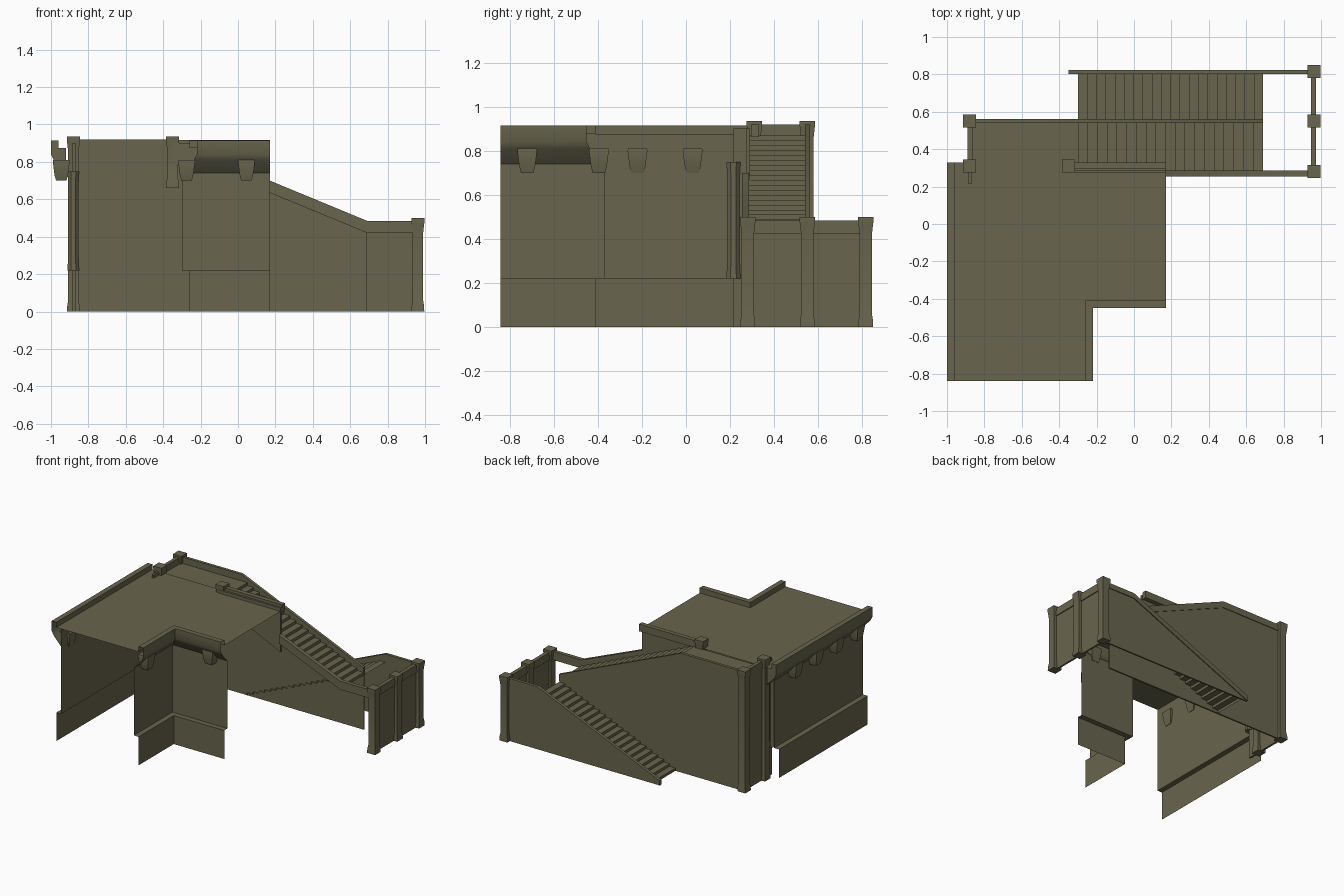
import bpy, math

if "Cube" in bpy.data.objects:
    bpy.data.objects.remove(bpy.data.objects["Cube"])

olive = bpy.data.materials.new("olive_stone")
olive.diffuse_color = (0.14, 0.133, 0.075, 1)
olive.use_nodes = True
olive.node_tree.nodes["Principled BSDF"].inputs["Base Color"].default_value = olive.diffuse_color


def make(name, verts, faces, angle=35):
    me = bpy.data.meshes.new(name)
    me.from_pydata(verts, [], faces)
    me.materials.append(olive)
    ob = bpy.data.objects.new(name, me)
    bpy.context.collection.objects.link(ob)
    bpy.ops.object.select_all(action='DESELECT')
    ob.select_set(True)
    bpy.context.view_layer.objects.active = ob
    bpy.ops.object.shade_smooth_by_angle(angle=math.radians(angle))
    return ob


def prism(name, outline, y0, y1):
    """Outline in x-z, counter-clockwise from the front, pushed through y."""
    n = len(outline)
    v = [(x, y, z) for y in (y0, y1) for x, z in outline]
    f = [list(range(n)), list(range(2 * n - 1, n - 1, -1))]
    f += [(i, n + i, n + (i + 1) % n, (i + 1) % n) for i in range(n)]
    return make(name, v, f)


def box(name, x0, x1, y0, y1, z0, z1):
    return prism(name, [(x0, z0), (x1, z0), (x1, z1), (x0, z1)], y0, y1)


def sweep(name, profile, path, cap_start=False):
    """Open profile (outward offset, z) carried along a mitred plan path."""
    dirs = []
    for (ax, ay), (bx, by) in zip(path, path[1:]):
        l = math.hypot(bx - ax, by - ay)
        dirs.append(((by - ay) / l, -(bx - ax) / l))
    v, m = [], len(profile)
    for i, (px, py) in enumerate(path):
        a, b = dirs[max(i - 1, 0)], dirs[min(i, len(dirs) - 1)]
        k = 1 + a[0] * b[0] + a[1] * b[1]
        nx, ny = (a[0] + b[0]) / k, (a[1] + b[1]) / k
        v += [(px + nx * o, py + ny * o, z) for o, z in profile]
    f = [(i * m + j, i * m + j + 1, (i + 1) * m + j + 1, (i + 1) * m + j)
         for i in range(len(path) - 1) for j in range(m - 1)]
    if cap_start:
        f.append(list(range(m)))
    return make(name, v, f)


def rings(name, cx, cy, levels, sides=4):
    """Stack of regular rings: (half width, z)."""
    v, f, k = [], [], 1 / math.cos(math.pi / sides)
    for r, z in levels:
        for i in range(sides):
            a = 2 * math.pi * (i + 0.5) / sides
            v.append((cx + r * k * math.cos(a), cy + r * k * math.sin(a), z))
    for l in range(len(levels) - 1):
        for i in range(sides):
            j = (i + 1) % sides
            f.append((l * sides + i, l * sides + j, (l + 1) * sides + j, (l + 1) * sides + i))
    f += [list(range(sides))[::-1], [len(v) - sides + i for i in range(sides)]]
    return make(name, v, f)


# Deck sheets
make("deck", [(-0.96, -0.84, .875), (-0.26, -0.84, .875), (-0.26, -0.41, .875),
              (0.17, -0.41, .875), (0.17, 0.33, .875), (-0.96, 0.33, .875)], [range(6)])
make("stair_head_floor", [(-0.87, .33, .87), (-0.35, .33, .87), (-0.35, .55, .87), (-0.87, .55, .87)],
     [range(4)])

# Outer walls: parapet with sloping underside, then wall and stepped plinth
parapet = [(0.04, .875), (0.04, .915), (0.08, .915), (0.08, .84), (0.065, .81), (0, .74)]
wall = [(0, .74), (0, .22), (0.04, .22), (0.04, 0)]
left = [(-0.92, 0.33), (-0.92, -0.84)]
notch = [(-0.3, -0.84), (-0.3, -0.37), (0.17, -0.37)]
sweep("left_parapet", parapet + [(0, .875)], left, True)
sweep("left_wall", wall, [(-0.92, 0.24), (-0.92, -0.84)])
sweep("notch_parapet", parapet, notch)
sweep("notch_wall", wall, notch)
rings("wall_end_column", -0.88, 0.215, [(.032, .22), (.028, .3), (.028, .68), (.032, .75)], 8)

# Small corbels under the parapets
for x, y in [(-0.945, .03), (-0.945, -.22), (-0.945, -.47), (-0.945, -.72), (-0.275, -.72), (0.045, -.395)]:
    rings("corbel", x, y, [(.028, .70), (.036, .73), (.045, .80), (.043, .81)], 4)

# Stair flights as stepped sheets
def flight(name, xa, za, xb, zb, y0, y1, n=20):
    pts = [(xa, za)]
    for i in range(n):
        x1 = xa + (xb - xa) * (i + 1) / n
        z1 = za + (zb - za) * (i + 1) / n
        pts += [(x1, pts[-1][1]), (x1, z1)]
    v = [(x, y, z) for x, z in pts for y in (y0, y1)]
    make(name, v, [(2 * i, 2 * i + 2, 2 * i + 3, 2 * i + 1) for i in range(len(pts) - 1)])

flight("upper_flight", -0.35, .87, 0.69, .42, .28, .55)
flight("lower_flight", 0.69, .42, -0.30, 0, .54, .81)

# Walls beside the stairs
prism("middle_wall", [(-0.88, 0), (0.69, 0), (0.69, .47), (-0.35, .91), (-0.88, .91)], .545, .557)
prism("back_wall", [(-0.35, 0), (0.96, 0), (0.96, .475), (0.69, .475), (-0.35, .03)], .806, .818)
prism("deck_side_wall", [(-0.35, .80), (0.17, .56), (0.17, .90), (-0.35, .90)], .275, .29)
box("landing_wall", .953, .967, .28, .82, 0, .475)
box("stair_head_wall", -0.885, -0.87, .215, .55, 0, .90)


# Rails following the slopes
def rail(name, line, y0, y1, h):
    prism(name, [(x, z - h) for x, z in line] + [(x, z) for x, z in reversed(line)], y0, y1)

rail("front_rail", [(0.17, .70), (0.69, .485), (0.96, .485)], .255, .285, .065)
rail("middle_rail", [(-0.88, .92), (-0.35, .92), (0.69, .48)], .54, .562, .05)
rail("back_rail", [(-0.35, .04), (0.69, .485), (0.96, .485)], .801, .824, .04)
rail("deck_rail", [(-0.35, .918), (0.17, .918)], .295, .33, .055)
box("landing_rail", .946, .974, .28, .82, .425, .485)
box("stair_head_rail", -0.89, -0.864, .31, .55, .86, .92)


# Posts with flared foot and square cap
def post(name, x, y, z0, z1):
    rings(name, x, y, [(.034, z0), (.033, z0 + .03), (.028, z0 + .06), (.028, z1 - .08),
                       (.033, z1 - .035), (.035, z1 - .02), (.035, z1)])

for y in (.28, .55, .815):
    post("landing_post", .962, y, 0, .5)
for y in (.31, .55):
    post("stair_head_post", -0.88, y, 0, .935)
post("deck_post", -0.35, .31, .66, .935)
